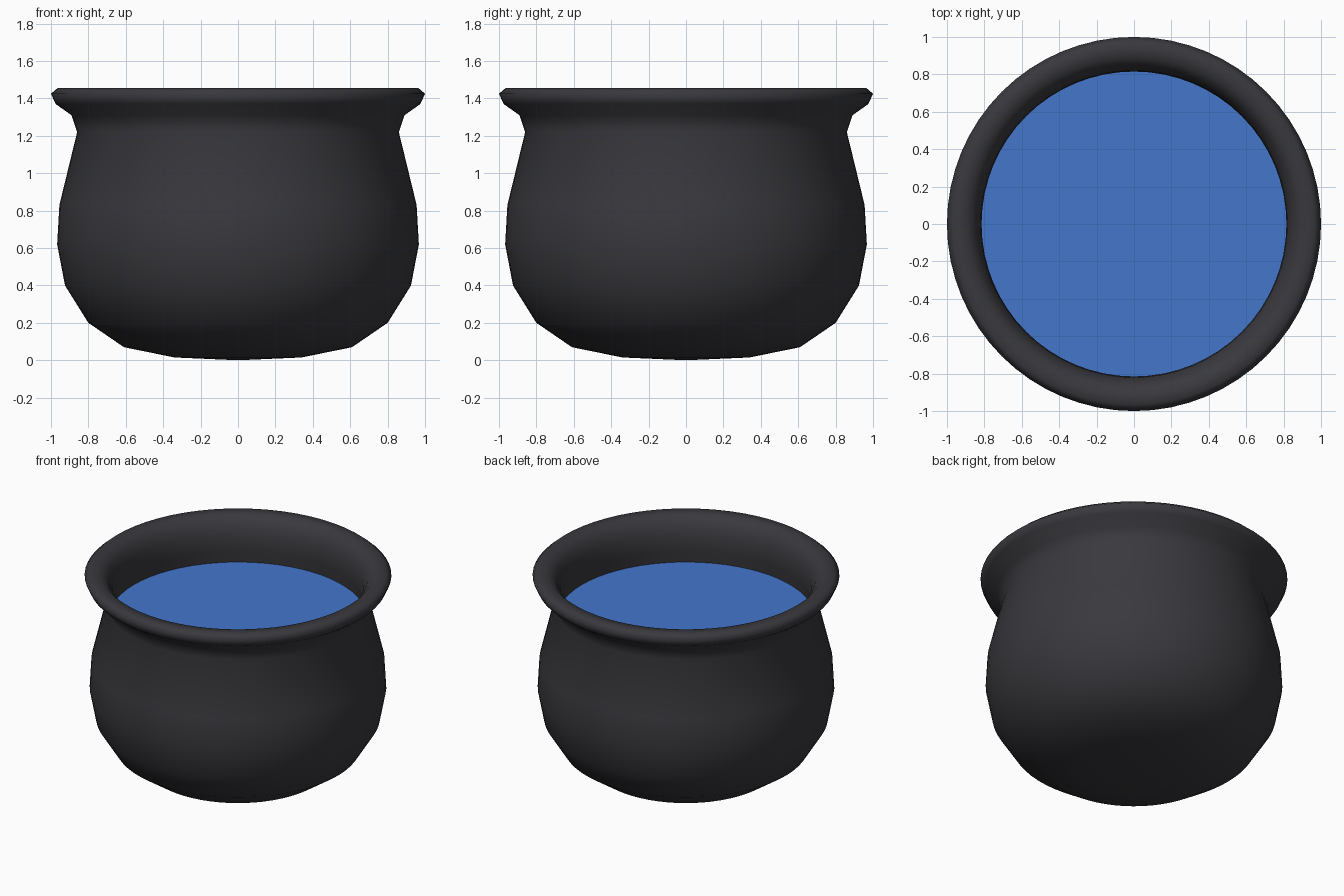
import bpy, bmesh, math

cube = bpy.data.objects.get("Cube")
if cube:
    bpy.data.objects.remove(cube, do_unlink=True)

SEGMENTS = 64


def make_material(name, rgb):
    mat = bpy.data.materials.new(name)
    mat.use_nodes = True
    color = (*rgb, 1)
    mat.diffuse_color = color
    bsdf = mat.node_tree.nodes["Principled BSDF"]
    bsdf.inputs["Base Color"].default_value = color
    bsdf.inputs["Roughness"].default_value = 0.7
    return mat


def finish(bm, name, mat):
    bmesh.ops.remove_doubles(bm, verts=bm.verts, dist=0.0005)
    bmesh.ops.recalc_face_normals(bm, faces=bm.faces)
    mesh = bpy.data.meshes.new(name)
    bm.to_mesh(mesh)
    bm.free()
    mesh.materials.append(mat)
    mesh.shade_smooth()
    obj = bpy.data.objects.new(name, mesh)
    bpy.context.collection.objects.link(obj)
    return obj


def lathe(name, profile, mat):
    bm = bmesh.new()
    verts = [bm.verts.new((r, 0, z)) for r, z in profile]
    edges = [bm.edges.new(pair) for pair in zip(verts, verts[1:])]
    bmesh.ops.spin(bm, geom=verts + edges, cent=(0, 0, 0), axis=(0, 0, 1),
                   angle=math.tau, steps=SEGMENTS)
    return finish(bm, name, mat)


iron = make_material("dark iron", (0.041, 0.041, 0.048))
blue = make_material("blue liquid", (0.056, 0.18, 0.60))

# Pot: rounded belly, pinched neck, flared lip, then the inner wall
outer = [(0, 0), (0.34, 0.015), (0.61, 0.07), (0.80, 0.20), (0.925, 0.40),
         (0.967, 0.62), (0.955, 0.83), (0.86, 1.22), (0.89, 1.31),
         (0.975, 1.37), (1.0, 1.425), (0.965, 1.455)]
inner = [(0.89, 1.45), (0.845, 1.40), (0.82, 1.33), (0.815, 1.22),
         (0.90, 0.83), (0.91, 0.62), (0.87, 0.42), (0.76, 0.24),
         (0.58, 0.12), (0, 0.06)]
lathe("pot", outer + inner, iron)

# Liquid surface, tucked into the wall just below the neck
bm = bmesh.new()
bmesh.ops.create_circle(bm, cap_ends=True, segments=SEGMENTS, radius=0.845)
bmesh.ops.translate(bm, verts=bm.verts, vec=(0, 0, 1.13))
finish(bm, "liquid", blue)
